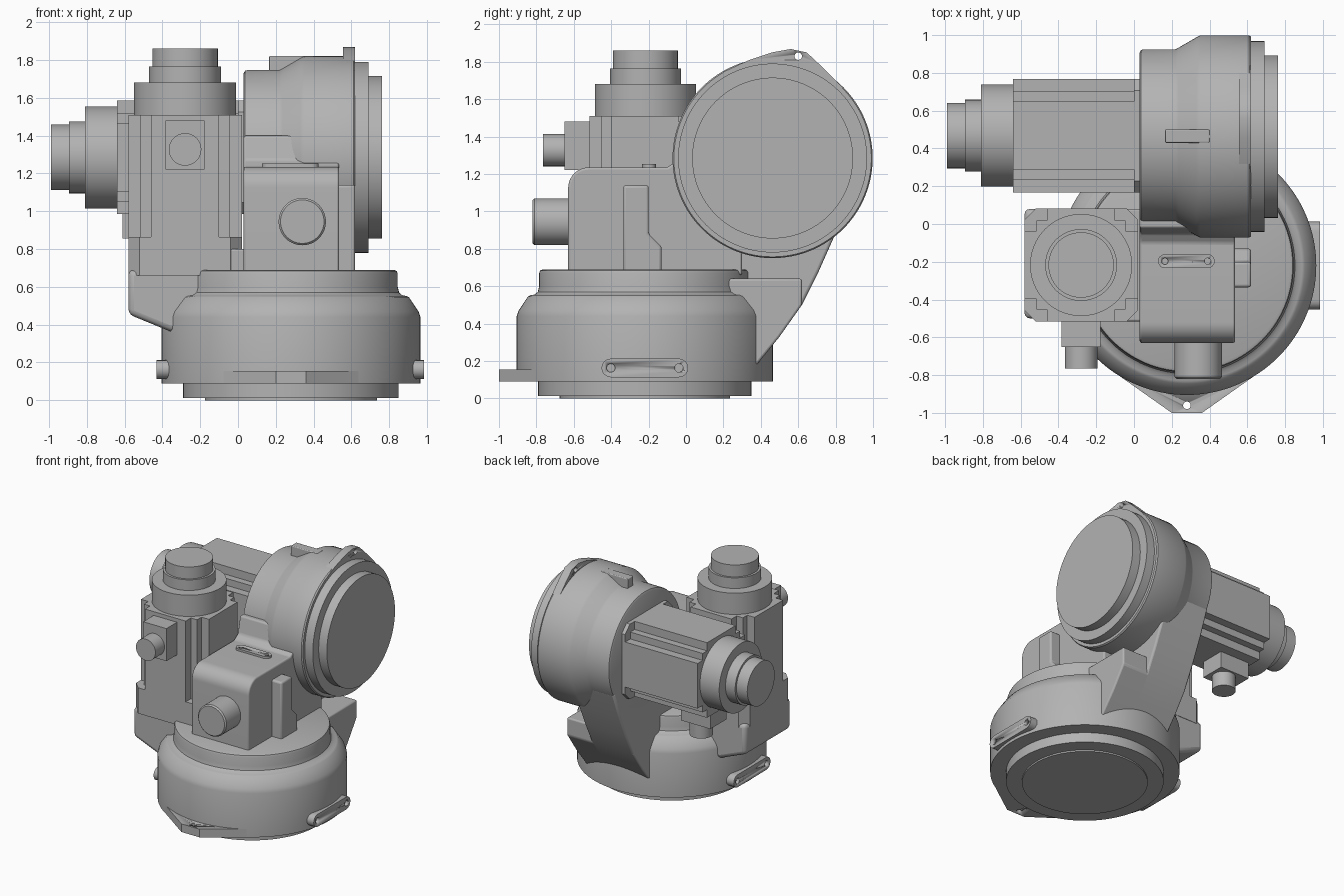
import bpy, bmesh, math
from mathutils import Vector

cube = bpy.data.objects.get("Cube")
if cube:
    bpy.data.objects.remove(cube, do_unlink=True)

grey = bpy.data.materials.new("machine_grey")
grey.use_nodes = True
GREY = (0.45, 0.45, 0.45, 1)
grey.diffuse_color = GREY
grey.node_tree.nodes["Principled BSDF"].inputs["Base Color"].default_value = GREY


def place(axis, u, v, h):
    """Point from two in-plane coordinates and a height along the axis."""
    return Vector({"x": (h, u, v), "y": (u, h, v), "z": (u, v, h)}[axis])


def finish(name, bm, bevel=0, segments=3):
    bmesh.ops.recalc_face_normals(bm, faces=bm.faces)
    mesh = bpy.data.meshes.new(name)
    bm.to_mesh(mesh)
    bm.free()
    mesh.materials.append(grey)
    ob = bpy.data.objects.new(name, mesh)
    bpy.context.collection.objects.link(ob)
    bpy.ops.object.select_all(action="DESELECT")
    ob.select_set(True)
    bpy.context.view_layer.objects.active = ob
    if bevel:
        mod = ob.modifiers.new("rounding", "BEVEL")
        mod.width, mod.segments = bevel, segments
        mod.limit_method, mod.angle_limit = "ANGLE", math.radians(30)
    bpy.ops.object.shade_smooth_by_angle(angle=math.radians(32))
    return ob


def prism(name, axis, pts, lo, hi, bevel=0):
    bm = bmesh.new()
    low = bm.faces.new([bm.verts.new(place(axis, u, v, lo)) for u, v in pts])
    up = bmesh.ops.extrude_face_region(bm, geom=[low])["geom"]
    shift = place(axis, 0, 0, hi - lo)
    bmesh.ops.translate(bm, vec=shift, verts=[g for g in up if isinstance(g, bmesh.types.BMVert)])
    return finish(name, bm, bevel)


def box(name, x, y, z, bevel=0):
    return prism(name, "z", [(x[0], y[0]), (x[1], y[0]), (x[1], y[1]), (x[0], y[1])], *z, bevel)


def lathe(name, axis, center, profile, sides=96):
    """Turn (radius, height) points around an axis through center."""
    bm = bmesh.new()
    rings = []
    for r, h in profile:
        ring = []
        for i in range(sides):
            a = math.tau * i / sides
            ring.append(bm.verts.new(place(axis, center[0] + r * math.cos(a), center[1] + r * math.sin(a), h)))
        rings.append(ring)
    for a, b in zip(rings, rings[1:]):
        for i in range(sides):
            j = (i + 1) % sides
            bm.faces.new((a[i], a[j], b[j], b[i]))
    bm.faces.new(rings[0])
    bm.faces.new(rings[-1])
    return finish(name, bm)


def rod(name, axis, center, r, lo, hi, sides=48):
    return lathe(name, axis, center, [(r, lo), (r, hi)], sides)


def drill(ob, axis, centers, r, lo, hi):
    for c in centers:
        cutter = rod("drill_cutter", axis, c, r, lo, hi, 24)
        cutter.hide_render = True
        mod = ob.modifiers.new("hole", "BOOLEAN")
        mod.operation, mod.object, mod.solver = "DIFFERENCE", cutter, "EXACT"
        bpy.context.view_layer.objects.active = ob
        for m in list(ob.modifiers):
            bpy.ops.object.modifier_apply(modifier=m.name)
        bpy.data.objects.remove(cutter, do_unlink=True)


def pill(name, axis, c, half, r, lo, hi, screw_lo, screw_hi):
    """Rounded strip along the first in-plane axis with two screw holes."""
    pts = []
    for side, start in ((1, -90), (-1, 90)):
        for i in range(9):
            a = math.radians(start + i * 22.5)
            pts.append((c[0] + side * (half - r) + r * math.cos(a), c[1] + r * math.sin(a)))
    ob = prism(name, axis, pts, lo, hi)
    drill(ob, axis, [(c[0] + s * (half - r), c[1]) for s in (-1, 1)], r * 0.45, screw_lo, screw_hi)


# Round base
BX, BY = 0.28, -0.22
lathe("base", "z", (BX, BY), [
    (0.455, 0), (0.455, 0.012), (0.57, 0.012), (0.57, 0.09), (0.685, 0.09), (0.685, 0.44),
    (0.675, 0.47), (0.625, 0.545), (0.61, 0.552), (0.59, 0.555), (0.572, 0.57), (0.565, 0.6),
    (0.565, 0.67), (0.56, 0.684), (0.545, 0.69)], 128)
lug = prism("base_front_lug", "z", [(0.2, -1), (0.36, -1), (0.7, -0.76), (0.28, -0.4), (-0.14, -0.76)], 0.09, 0.155)
drill(lug, "z", [(0.28, -0.96)], 0.02, 0, 0.3)
pill("base_left_plate", "x", (BY, 0.163), 0.232, 0.05, 0.9, 0.985, 0.96, 1.1)
pill("base_right_plate", "x", (BY, 0.163), 0.232, 0.05, -0.43, -0.34, -0.5, -0.405)

# Arm that rises from the base to the drum
prism("arm", "x", [(-0.2, 0.2), (0.37, 0.17), (0.5, 0.33), (0.62, 0.5), (0.71, 0.68), (0.79, 0.86),
                   (0.87, 1.07), (0.46, 1.3), (-0.2, 1.2)], 0.03, 0.4, 0.015)
prism("arm_wing", "x", [(0, 0.2), (0.37, 0.17), (0.5, 0.33), (0.62, 0.5), (0.62, 0.64), (0, 0.64)],
      0.03, 0.62, 0.012)

# Front housing with its round cap, side rib and top strip
front_curve = [(-0.52 - 0.11 * math.sin(a), 1.125 + 0.11 * math.cos(a))
               for a in [math.pi / 2 * i / 10 for i in range(11)]]
prism("housing", "x", front_curve + [(-0.63, 0.66), (0.3, 0.66), (0.3, 1.4), (-0.02, 1.4), (-0.05, 1.27),
                                     (-0.1, 1.235)], 0.03, 0.535, 0.012)
lathe("housing_cap", "y", (0.34, 0.945), [(0.125, -0.6), (0.125, -0.81), (0.115, -0.82)], 64)
prism("side_rib", "x", [(-0.335, 0.66), (-0.13, 0.66), (-0.13, 0.81), (-0.2, 0.88), (-0.2, 1.14),
                        (-0.335, 1.14)], 0.5, 0.62, 0.015)
pill("housing_strip", "z", (0.277, -0.197), 0.15, 0.037, 1.2, 1.252, 1.24, 1.3)

# Large drum
DY, DZ = 0.463, 1.285
lathe("drum", "x", (DY, DZ), [
    (0.445, 0.03), (0.458, 0.037), (0.462, 0.05), (0.462, 0.22), (0.47, 0.235), (0.525, 0.33),
    (0.535, 0.35), (0.535, 0.61), (0.528, 0.62), (0.505, 0.62), (0.505, 0.69), (0.43, 0.69),
    (0.43, 0.762)], 128)
ear = prism("drum_ear", "x", [(0.2, 1.745), (0.34, 1.81), (0.46, 1.85), (0.56, 1.868), (0.645, 1.85),
                              (0.72, 1.78), (0.84, 1.66), (0.46, 1.4)], 0.555, 0.62)
drill(ear, "x", [(0.6, 1.83)], 0.02, 0.5, 0.7)
box("drum_top_key", (0.165, 0.4), (0.43, 0.5), (1.65, 1.822), 0.006)

# Two identical motors, one upright and one lying sideways
quarter = [(0.3, 0.18), (0.235, 0.18), (0.235, 0.235), (0.18, 0.235), (0.18, 0.3)]


def motor_section(c):
    pts = []
    for k in range(4):
        for u, v in quarter:
            for _ in range(k):
                u, v = -v, u
            pts.append((c[0] + u, c[1] + v))
    return pts


def chamfered(c, h=0.3, k=0.06):
    ring = [(h, -h + k), (h, h - k), (h - k, h), (-h + k, h), (-h, h - k), (-h, -h + k), (-h + k, -h), (h - k, -h)]
    return [(c[0] + u, c[1] + v) for u, v in ring]


def motor(name, axis, c, base, face, d):
    """Motor from its base to the collar face, pointing along d."""
    prism(name + "_body", axis, motor_section(c), base, face)
    lathe(name + "_collar", axis, c, [(r, face + d * h) for r, h in (
        (0.27, 0), (0.27, 0.17), (0.19, 0.17), (0.19, 0.255), (0.173, 0.255), (0.173, 0.35))])


MX, MY = -0.28, -0.217
motor("upright_motor", "z", (MX, MY), 0.8, 1.51, 1)
prism("upright_motor_flange", "z", chamfered((MX, MY)), 0.66, 0.865)
box("upright_plug_box", (MX - 0.103, MX + 0.103), (-0.65, -0.48), (1.22, 1.48))
rod("upright_plug", "y", (MX, 1.327), 0.086, -0.765, -0.6)

motor("side_motor", "x", (DY + 0.005, DZ), 0.04, -0.64, -1)
prism("side_motor_flange", "x", chamfered((DY + 0.005, DZ)), 0, 0.05)
box("side_plug_box", (-0.61, -0.35), (DY - 0.1, DY + 0.1), (0.855, 1.02))
rod("side_plug", "z", (-0.46, DY), 0.086, 0.74, 0.9)

# Bracket that carries the upright motor
prism("motor_bracket", "y", [(-0.58, 0.455), (-0.36, 0.365), (0.1, 0.36), (0.1, 0.69), (-0.58, 0.69)],
      -0.5, 0.08, 0.03)
box("bracket_link", (-0.2, 0.1), (-0.515, 0.08), (0.6, 0.8), 0.01)
